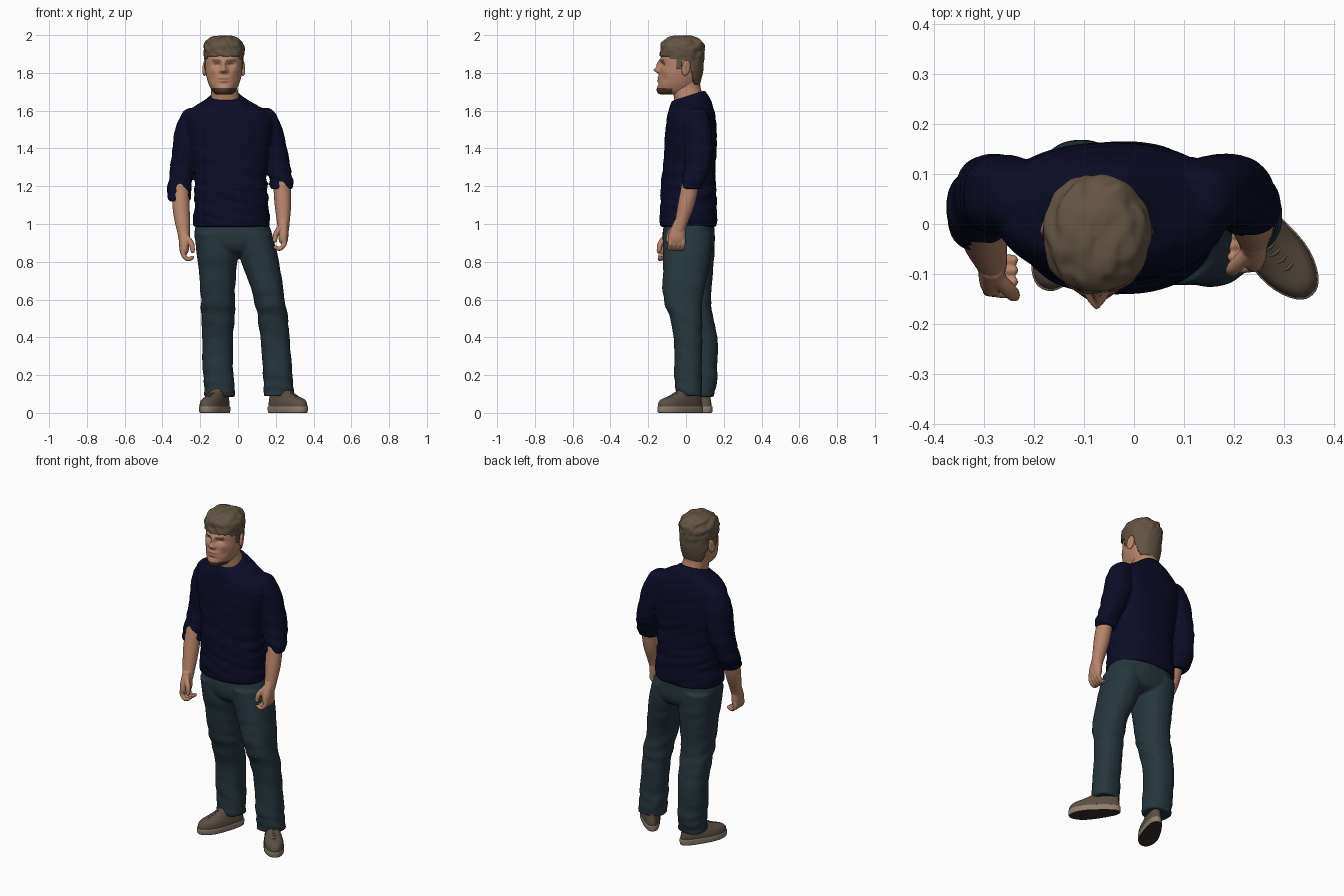
import bpy, bmesh, math
from mathutils import Vector, Matrix, noise

if "Cube" in bpy.data.objects:
    bpy.data.objects.remove(bpy.data.objects["Cube"])


def material(name, rgb):
    m = bpy.data.materials.new(name)
    m.diffuse_color = (*rgb, 1)
    m.use_nodes = True
    m.node_tree.nodes["Principled BSDF"].inputs["Base Color"].default_value = m.diffuse_color
    return m


SKIN = material("skin", (0.47, 0.23, 0.145))
LIP = material("lip", (0.30, 0.12, 0.08))
EYE = material("eye", (0.09, 0.05, 0.035))
HAIR = material("hair brown", (0.125, 0.088, 0.056))
BEARD = material("beard brown", (0.075, 0.038, 0.024))
KNIT = material("navy knit", (0.0035, 0.0035, 0.02))
DENIM = material("denim", (0.019, 0.037, 0.048))
SUEDE = material("shoe suede", (0.105, 0.078, 0.055))
SOLE = material("sole rubber", (0.27, 0.21, 0.155))
TREAD = material("dark tread", (0.035, 0.027, 0.022))


def g(v, c, s):
    return math.exp(-((v - c) / s) ** 2)


def spline(rows, steps):
    """Smooth interpolation through rows of numbers."""
    out = []
    for i in range(len(rows) - 1):
        a, b, c, d = (rows[min(max(i + k, 0), len(rows) - 1)] for k in (-1, 0, 1, 2))
        for j in range(steps):
            t = j / steps
            out.append([0.5 * (2 * q + (r - p) * t + (2 * p - 5 * q + 4 * r - s) * t * t
                               + (3 * q - p - 3 * r + s) * t ** 3) for p, q, r, s in zip(a, b, c, d)])
    return out + [list(rows[-1])]


def skin(bm, rings):
    """Closed surface through rings of points."""
    vs = [[bm.verts.new(p) for p in r] for r in rings]
    n = len(vs[0])
    faces = [bm.faces.new((a[i], a[(i + 1) % n], b[(i + 1) % n], b[i]))
             for a, b in zip(vs, vs[1:]) for i in range(n)]
    faces += [bm.faces.new(vs[0]), bm.faces.new(vs[-1])]
    bmesh.ops.recalc_face_normals(bm, faces=faces)


def loft(bm, rows, n=40, steps=6, power=2.3, push=None):
    """Rows are z, x0, x1, y0, y1 and an optional tilt of the ring."""
    rings = []
    for z, x0, x1, y0, y1, tilt in spline([(*r, 0)[:6] for r in rows], steps):
        ring = []
        for i in range(n):
            a = math.tau * i / n
            c, s = math.cos(a), math.sin(a)
            ex = math.copysign(abs(c) ** (2 / power), c)
            ey = math.copysign(abs(s) ** (2 / power), s)
            p = Vector(((x0 + x1) / 2 + ex * (x1 - x0) / 2, (y0 + y1) / 2 + ey * (y1 - y0) / 2, z + tilt * ey))
            if push:
                p = push(p, Vector((c, s, 0)))
            ring.append(p)
        rings.append(ring)
    skin(bm, rings)


def tube(bm, pts, n=14, steps=5):
    """Round-ended tube through points x, y, z, radius."""
    rows = spline(pts, steps)
    ds = [(Vector(rows[min(i + 1, len(rows) - 1)][:3]) - Vector(rows[max(i - 1, 0)][:3])).normalized()
          for i in range(len(rows))]
    items = [(Vector(r[:3]), d, r[3]) for r, d in zip(rows, ds)]
    (p, d, r), (q, e, s) = items[0], items[-1]
    items = [(p - d * r * .95, d, r * .3), (p - d * r * .6, d, r * .8)] + items + \
            [(q + e * s * .6, e, s * .8), (q + e * s * .95, e, s * .3)]
    rings = []
    for p, d, r in items:
        u = d.cross(Vector((.3, .95, .1))).normalized()
        v = d.cross(u)
        rings.append([p + (u * math.cos(math.tau * i / n) + v * math.sin(math.tau * i / n)) * r for i in range(n)])
    skin(bm, rings)


def finish(bm, name, mats, voxel=0, smooth=2, matrix=None, rule=None):
    if rule:
        for f in bm.faces:
            f.normal_update()
            f.material_index = rule(f)
    me = bpy.data.meshes.new(name)
    bm.to_mesh(me)
    bm.free()
    ob = bpy.data.objects.new(name, me)
    bpy.context.collection.objects.link(ob)
    for m in mats:
        me.materials.append(m)
    me.polygons.foreach_set("use_smooth", [len(p.vertices) == 4 for p in me.polygons])
    if matrix:
        ob.matrix_world = matrix
    if voxel:
        rm = ob.modifiers.new("blend", 'REMESH')
        rm.mode, rm.voxel_size, rm.use_smooth_shade = 'VOXEL', voxel, True
        sm = ob.modifiers.new("soften", 'SMOOTH')
        sm.factor, sm.iterations = 0.5, smooth
    return ob


# Sweater: body and pushed-up sleeves blended into one surface
def knit_folds(p, d):
    w = .004 + .008 * g(p.z, 1.16, .13)
    return p + d * w * noise.noise(Vector((p.x * 6, p.y * 6, p.z * 30 + p.x * 8)))


bm = bmesh.new()
loft(bm, [(.985, -.225, .155, -.125, .152), (1.0, -.238, .168, -.138, .163), (1.1, -.232, .162, -.138, .164),
          (1.2, -.23, .155, -.13, .16), (1.3, -.235, .155, -.12, .156), (1.4, -.255, .17, -.116, .162),
          (1.5, -.275, .185, -.11, .162), (1.57, -.272, .178, -.1, .155), (1.62, -.235, .115, -.085, .143),
          (1.655, -.175, .05, -.078, .125, .015), (1.672, -.15, .02, -.074, .105, .025),
          (1.68, -.14, .01, -.068, .1, .027)], push=knit_folds, n=64)
loft(bm, [(1.615, -.255, -.2, .03, .09), (1.59, -.292, -.17, -.005, .115), (1.5, -.333, -.18, -.02, .135),
          (1.4, -.347, -.2, -.02, .14), (1.3, -.36, -.225, -.015, .135), (1.2, -.371, -.247, -.04, .105),
          (1.15, -.372, -.25, -.05, .08), (1.12, -.366, -.255, -.05, .065)], push=knit_folds)
loft(bm, [(1.615, .1, .16, .03, .09), (1.59, .07, .195, -.005, .115), (1.5, .08, .236, -.01, .135),
          (1.4, .11, .26, -.005, .14), (1.3, .147, .277, -.01, .13), (1.23, .165, .291, -.02, .1),
          (1.185, .172, .289, -.022, .08)], push=knit_folds)
finish(bm, "sweater", [KNIT], .006)


# Jeans: hips and two legs
def denim_folds(p, d):
    w = .003 + .009 * g(p.z, .14, .09) + .006 * g(p.z, .53, .12)
    return p + d * w * noise.noise(Vector((p.x * 7, p.y * 7, p.z * 22 + p.y * 8)))


bm = bmesh.new()
loft(bm, [(1.03, -.215, .15, -.11, .145), (.95, -.231, .18, -.124, .152), (.89, -.215, .185, -.118, .15),
          (.85, -.15, .14, -.09, .13), (.83, -.09, .1, -.04, .09)])
loft(bm, [(.95, -.228, -.02, -.115, .15), (.85, -.22, 0, -.11, .15), (.75, -.207, -.01, -.09, .143),
          (.6, -.197, -.017, -.065, .133), (.5, -.193, -.02, -.035, .147), (.4, -.19, -.026, -.005, .166),
          (.25, -.188, -.026, 0, .166), (.15, -.182, -.02, 0, .16), (.085, -.178, -.018, .005, .155)], push=denim_folds)
loft(bm, [(.95, -.03, .18, -.122, .14), (.85, 0, .207, -.122, .133), (.75, .035, .226, -.122, .118),
          (.62, .08, .246, -.122, .09), (.5, .103, .265, -.085, .083), (.4, .118, .272, -.064, .085),
          (.25, .13, .285, -.062, .085), (.15, .134, .293, -.06, .085), (.09, .138, .29, -.058, .08)], push=denim_folds)
finish(bm, "jeans", [DENIM], .007)

# Forearms and loosely curled hands
for label, s, (wx, wy, wz), arm in (
        ("right", -1, (-.285, -.08, .935),
         [(-.305, .005, 1.2, .045), (-.3, -.03, 1.07, .045), (-.288, -.07, .96, .034), (-.285, -.083, .92, .03)]),
        ("left", 1, (.24, -.03, .99),
         [(.23, .03, 1.25, .045), (.237, .005, 1.12, .045), (.24, -.025, 1.01, .034), (.24, -.035, .97, .03)])):
    bm = bmesh.new()
    tube(bm, arm, 20)
    loft(bm, [(wz + h, wx - r, wx + r, wy + a, wy + b) for h, r, a, b in (
        (.03, .026, -.03, .026), (-.03, .027, -.058, .028), (-.07, .025, -.066, .026), (-.092, .018, -.06, .02))], 24)
    fingers = [[(0, y, -.06, .013), (s * .006, y, -.095, .0125), (-s * .018, y - .004, -.121, .0115),
                (-s * .043, y - .006, -.113, .0105)] for y in (-.053, -.03, -.007, .014)]
    thumb = [(-s * .012, -.03, -.005, .016), (-s * .038, -.056, -.04, .015), (-s * .045, -.064, -.078, .012)]
    for pts in fingers + [thumb]:
        tube(bm, [(wx + x, wy + y, wz + z, r) for x, y, z, r in pts])
    finish(bm, label + "_forearm_and_hand", [SKIN], .004)

# Neck
bm = bmesh.new()
loft(bm, [(1.6, -.15, .02, -.05, .1), (1.68, -.142, .005, -.066, .088), (1.73, -.145, -.005, -.074, .076),
          (1.79, -.145, -.005, -.06, .075)])
finish(bm, "neck", [SKIN])

# Head with sculpted face
HX = -.075


def face_shape(p, d):
    if d.y < 0:
        x, z = p.x - HX, p.z
        k = abs(x)
        p.y -= (.03 * g(z, 1.815, .015) * g(x, 0, .016) + .02 * g(z, 1.845, .022) * g(x, 0, .011)
                + .008 * g(z, 1.809, .009) * g(k, .016, .008)
                - .015 * g(z, 1.846, .012) * g(k, .036, .02) + .006 * g(z, 1.869, .009) * g(k, .032, .028)
                + .006 * g(z, 1.776, .006) * g(x, 0, .024) + .006 * g(z, 1.759, .006) * g(x, 0, .022)
                - .004 * g(z, 1.742, .008) * g(x, 0, .03) + .006 * g(z, 1.71, .016) * g(x, 0, .032)
                + .005 * g(z, 1.815, .016) * g(k, .058, .02) - .005 * g(z, 1.77, .02) * g(k, .062, .018))
    return p


def face_paint(f):
    c = f.calc_center_median()
    k = abs(c.x - HX)
    if c.y < -.072 and c.z < 1.722 - .25 * max(0, k - .045):
        return 1
    if c.y < -.1 and abs(c.z - 1.767) < .004 and k < .03:
        return 2
    if c.y < -.08 and ((k - .037) / .015) ** 2 + ((c.z - 1.846) / .0045) ** 2 < 1:
        return 3
    if c.y < -.08 and abs(k - .038) < .022 and abs(c.z - 1.868 + .15 * abs(k - .038)) < .004:
        return 4
    return 0


def head_rows(rows):
    return [(z, HX - w, HX + w, a, b) for z, a, b, w in rows]


bm = bmesh.new()
loft(bm, head_rows([(1.686, -.135, .01, .035), (1.692, -.146, .03, .05), (1.71, -.15, .05, .065),
                    (1.74, -.149, .065, .08), (1.77, -.146, .075, .09), (1.8, -.141, .08, .096), (1.83, -.136, .085, .098),
                    (1.87, -.134, .086, .098), (1.92, -.122, .085, .096), (1.96, -.09, .07, .08),
                    (1.98, -.04, .03, .04)]), 128, 8, 2.15, face_shape)
finish(bm, "head", [SKIN, BEARD, LIP, EYE, HAIR], rule=face_paint)

# Ears
for label, s in (("right", -1), ("left", 1)):
    bm = bmesh.new()
    bmesh.ops.create_uvsphere(bm, u_segments=20, v_segments=14, radius=1)
    for v in bm.verts:
        v.co.x *= 1 - .5 * g(math.hypot(v.co.y, v.co.z), 0, .55) * (v.co.x * s > 0)
    turn = Matrix.Rotation(-s * math.radians(-20), 4, 'Z') @ Matrix.Rotation(math.radians(-12), 4, 'X')
    finish(bm, label + "_ear", [SKIN], matrix=Matrix.Translation((HX + s * .1, 0, 1.825)) @ turn
           @ Matrix.Diagonal((.013, .023, .042, 1)))


# Hair: wavy shell trimmed along the hairline
def waves(p, d):
    top = min(1, max(.15, (p.z - 1.84) / .08))
    q = Vector((p.x * 32 + p.z * 15, p.y * 22, p.z * 30))
    return p + (d + Vector((0, 0, .5 * (p.z > 1.94)))) * .009 * top * noise.noise(q)


def hairline(y):
    if y < -.085:
        return 1.888
    if y < -.05:
        return 1.872
    if y < -.026:
        return 1.82
    return 1.864 if y < .018 else max(1.735, 1.864 - (y - .018) * 4.5)


bm = bmesh.new()
loft(bm, head_rows([(1.72, -.1, .07, .083), (1.8, -.13, .089, .1), (1.86, -.14, .095, .103), (1.9, -.138, .098, .106),
                    (1.945, -.132, .096, .106), (1.975, -.113, .075, .086), (1.993, -.075, .04, .052),
                    (1.998, -.03, .01, .015)]), 112, 10, 2.15, waves)
low = [f for f in bm.faces if f.calc_center_median().z < hairline(f.calc_center_median().y)]
bmesh.ops.delete(bm, geom=low, context='FACES')
hair = finish(bm, "hair", [HAIR])
shell = hair.modifiers.new("thickness", 'SOLIDIFY')
shell.thickness, shell.offset = .012, -1


# Shoes: upper, laces and two-tone sole, turned outward
def foot_shape(p, d):
    p.x *= 1 + .12 * g(p.y, -.08, .07) - .12 * g(p.y, .1, .08)
    return p


for label, pos, angle in (("right", (-.12, .003, 0), -25), ("left", (.262, -.03, 0), 40)):
    place = Matrix.Translation(pos) @ Matrix.Rotation(math.radians(angle), 4, 'Z')
    bm = bmesh.new()
    loft(bm, [(.025, -.051, .051, -.143, .143), (.05, -.051, .051, -.142, .142), (.07, -.047, .047, -.125, .139),
              (.088, -.042, .042, -.075, .136), (.108, -.039, .039, -.03, .133), (.13, -.036, .036, .0, .13)],
         push=foot_shape)
    finish(bm, label + "_shoe_upper", [SUEDE], matrix=place)
    bm = bmesh.new()
    for y, z in ((-.075, .087), (-.055, .095), (-.036, .104), (-.02, .113)):
        tube(bm, [(-.026, y + .012, z - .006, .004), (0, y, z, .004), (.026, y + .012, z - .006, .004)], 8)
    finish(bm, label + "_laces", [SUEDE], matrix=place)
    bm = bmesh.new()
    loft(bm, [(0, -.05, .05, -.14, .142), (.005, -.053, .053, -.146, .147), (.03, -.054, .054, -.148, .148),
              (.035, -.051, .051, -.144, .144)], push=foot_shape, steps=3)
    finish(bm, label + "_sole", [SOLE, TREAD], matrix=place, rule=lambda f: int(f.normal.z < -.6))
